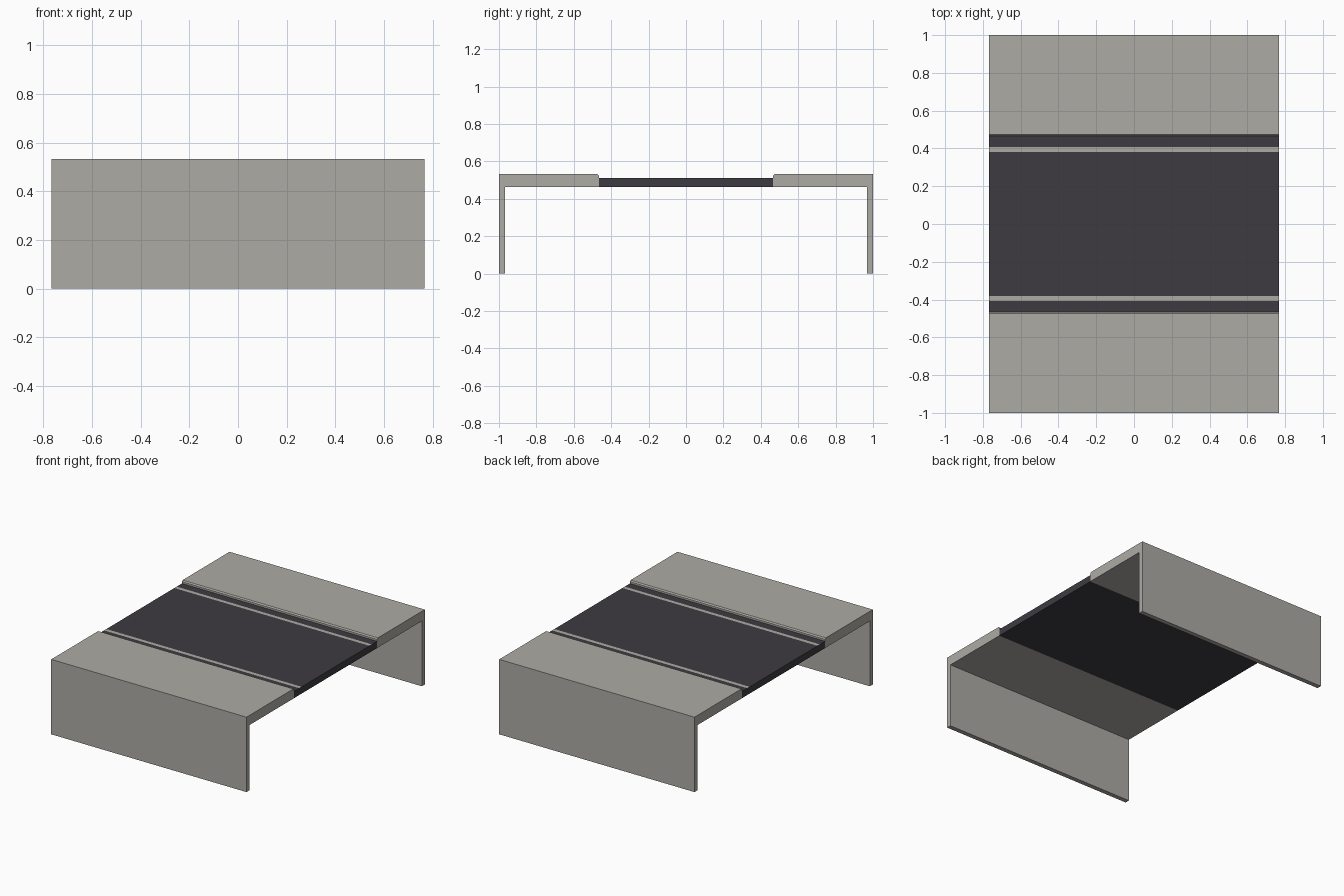
import bpy
import bmesh

cube = bpy.data.objects.get("Cube")
if cube:
    bpy.data.objects.remove(cube, do_unlink=True)

HALF_WIDTH = 0.767
TOP, UNDERSIDE, ROAD_TOP = 0.532, 0.463, 0.511
KERB, WALL_INNER, CHAMFER = 0.466, 0.967, 0.008
STRIPE_IN, STRIPE_OUT = 0.381, 0.407


def make_material(name, rgb):
    mat = bpy.data.materials.new(name)
    mat.use_nodes = True
    color = (*rgb, 1)
    mat.diffuse_color = color
    mat.node_tree.nodes["Principled BSDF"].inputs["Base Color"].default_value = color
    return mat


concrete = make_material("warm grey concrete", (0.423, 0.407, 0.376))
asphalt = make_material("dark asphalt", (0.047, 0.044, 0.053))


def extrude_profile(name, profile, materials):
    """Extrude a (y, z) outline across the full width."""
    bm = bmesh.new()
    verts = [bm.verts.new((-HALF_WIDTH, y, z)) for y, z in profile]
    face = bm.faces.new(verts)
    result = bmesh.ops.extrude_face_region(bm, geom=[face])
    moved = [v for v in result["geom"] if isinstance(v, bmesh.types.BMVert)]
    bmesh.ops.translate(bm, verts=moved, vec=(2 * HALF_WIDTH, 0, 0))
    bmesh.ops.recalc_face_normals(bm, faces=bm.faces)
    mesh = bpy.data.meshes.new(name)
    bm.to_mesh(mesh)
    bm.free()
    obj = bpy.data.objects.new(name, mesh)
    bpy.context.collection.objects.link(obj)
    for mat in materials:
        mesh.materials.append(mat)
    return obj


# Pavement with its side wall and chamfered kerb, one on each side
for side, label in ((-1, "front"), (1, "back")):
    outline = [(1, 0), (1, TOP), (KERB + CHAMFER, TOP), (KERB, TOP - CHAMFER),
               (KERB, UNDERSIDE), (WALL_INNER, UNDERSIDE), (WALL_INNER, 0)]
    extrude_profile(label + "_pavement_and_wall",
                    [(side * y, z) for y, z in outline], [concrete])

# Road deck, its top split so that the edge lines are separate faces
cuts = [KERB, STRIPE_OUT, STRIPE_IN, -STRIPE_IN, -STRIPE_OUT, -KERB]
road = extrude_profile("road_deck",
                       [(-KERB, UNDERSIDE), (KERB, UNDERSIDE)] + [(y, ROAD_TOP) for y in cuts],
                       [asphalt, concrete])

# Painted edge lines
for poly in road.data.polygons:
    if poly.normal.z > 0.5 and STRIPE_IN < abs(poly.center.y) < STRIPE_OUT:
        poly.material_index = 1
